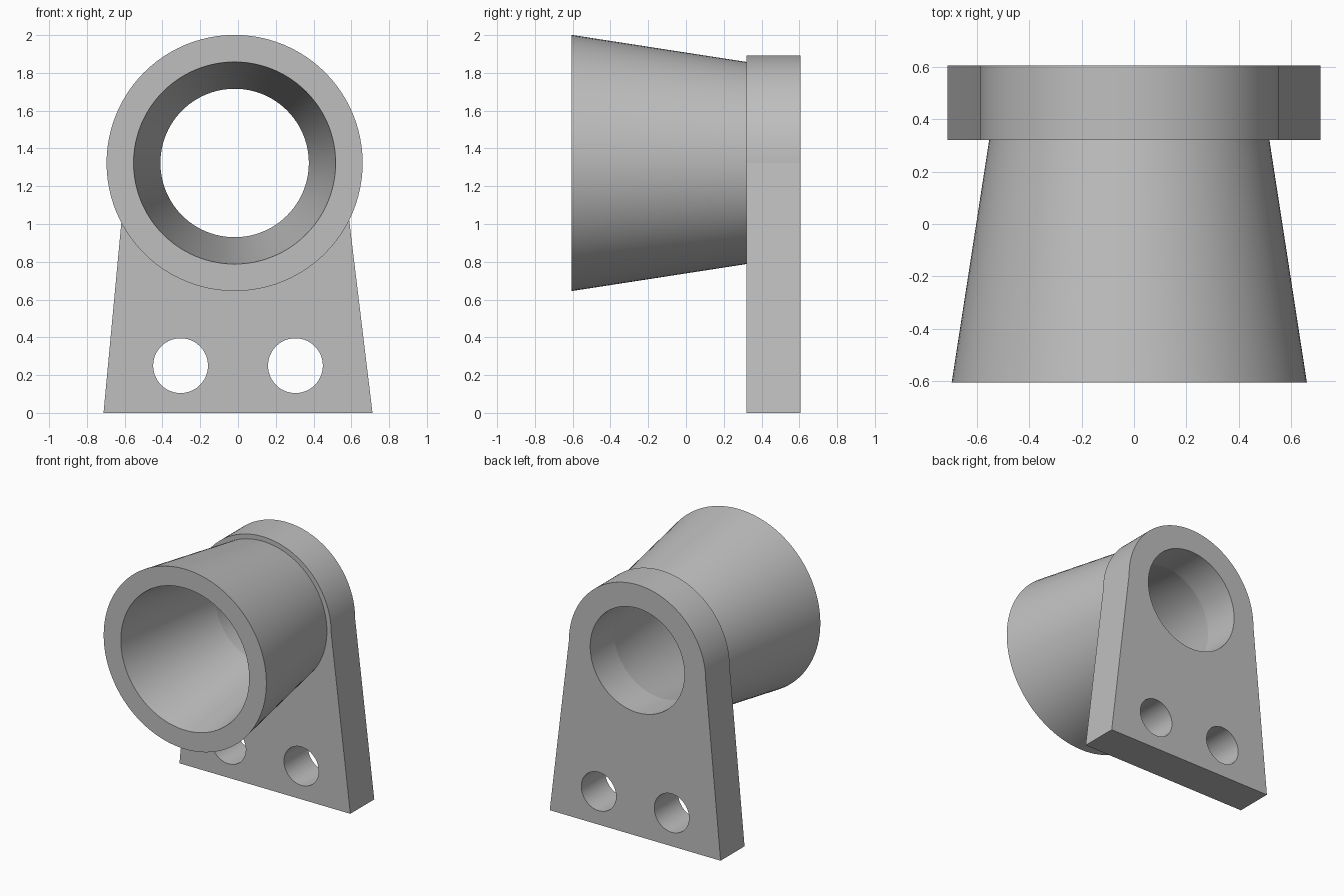
import bpy, bmesh
from math import sin, cos, pi, radians

if "Cube" in bpy.data.objects:
    bpy.data.objects.remove(bpy.data.objects["Cube"])

SEG = 96
CX, CZ = -0.018, 1.323            # tube axis
FRONT, JOINT, BACK = -0.605, 0.32, 0.605
BORE, CAP = 0.393, 0.57           # bore and rounded plate top radii

grey = bpy.data.materials.new("plain grey")
grey.use_nodes = True
colour = (0.52, 0.52, 0.52, 1)
grey.diffuse_color = colour
grey.node_tree.nodes["Principled BSDF"].inputs["Base Color"].default_value = colour


def arc(x, z, r, turn=2 * pi, count=SEG):
    return [(x + r * cos(turn * i / SEG), z + r * sin(turn * i / SEG)) for i in range(count)]


def finish(obj):
    bm = bmesh.new()
    bm.from_mesh(obj.data)
    bmesh.ops.remove_doubles(bm, verts=bm.verts, dist=0.0001)
    bmesh.ops.recalc_face_normals(bm, faces=bm.faces)
    bm.to_mesh(obj.data)
    bm.free()
    obj.data.materials.clear()
    obj.data.materials.append(grey)
    bpy.ops.object.select_all(action='DESELECT')
    obj.select_set(True)
    bpy.context.view_layer.objects.active = obj
    bpy.ops.object.shade_smooth_by_angle(angle=radians(5))


# Mounting plate: tapered outline with round top, bore and two bolt holes
curve = bpy.data.curves.new("mounting_plate", 'CURVE')
curve.dimensions = '2D'
curve.fill_mode = 'BOTH'
curve.extrude = (BACK - JOINT) / 2
outline = [(-0.712, 0), (0.712, 0)] + arc(CX, CZ, CAP, pi, SEG + 1)
holes = [arc(CX, CZ, BORE)] + [arc(x, 0.25, 0.145) for x in (-0.304, 0.304)]
for loop in [outline] + holes:
    spline = curve.splines.new('POLY')
    spline.points.add(len(loop) - 1)
    for point, (x, z) in zip(spline.points, loop):
        point.co = (x, z, 0, 1)
    spline.use_cyclic_u = True
outline_obj = bpy.data.objects.new("plate_outline", curve)
bpy.context.collection.objects.link(outline_obj)
bpy.context.view_layer.update()
depsgraph = bpy.context.evaluated_depsgraph_get()
mesh = bpy.data.meshes.new_from_object(outline_obj.evaluated_get(depsgraph))
bpy.data.objects.remove(outline_obj)
plate = bpy.data.objects.new("mounting_plate", mesh)
bpy.context.collection.objects.link(plate)
plate.rotation_euler.x = pi / 2
plate.location.y = (JOINT + BACK) / 2
finish(plate)

# Flared tube: wall profile swept around the axis, open where it meets the plate
profile = [(0.535, JOINT), (0.678, FRONT), (0.535, FRONT), (BORE, JOINT)]
bm = bmesh.new()
rings = [[bm.verts.new((x, y, z)) for x, z in arc(CX, CZ, r)] for r, y in profile]
for a, b in zip(rings, rings[1:]):
    for i in range(SEG):
        j = (i + 1) % SEG
        bm.faces.new((a[i], a[j], b[j], b[i]))
mesh = bpy.data.meshes.new("flared_tube")
bm.to_mesh(mesh)
bm.free()
tube = bpy.data.objects.new("flared_tube", mesh)
bpy.context.collection.objects.link(tube)
finish(tube)
